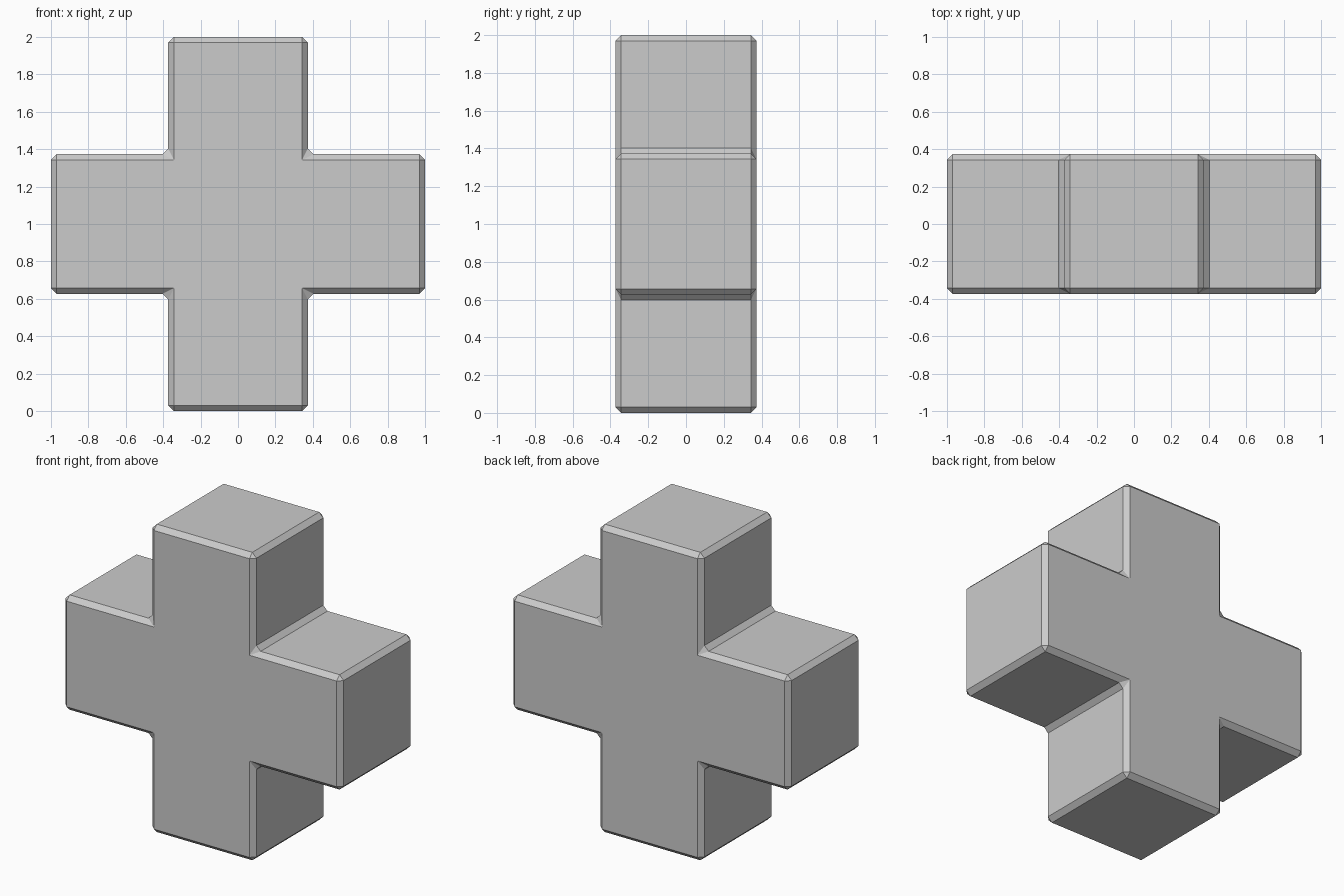
import bpy
import bmesh

if "Cube" in bpy.data.objects:
    bpy.data.objects.remove(bpy.data.objects["Cube"])

ARM = 0.373    # half thickness of each arm and of the depth
REACH = 1.0    # half length of the cross
CHAMFER = 0.03

# Cross outline: one corner triple rotated through four quarters
outline = []
x_z = [(REACH, -ARM), (REACH, ARM), (ARM, ARM)]
for quarter in range(4):
    outline += x_z
    x_z = [(-z, x) for x, z in x_z]

# Extrude the outline from front to back
bm = bmesh.new()
front = bm.faces.new([bm.verts.new((x, -ARM, z + REACH)) for x, z in outline])
extruded = bmesh.ops.extrude_face_region(bm, geom=[front], use_keep_orig=True)
bmesh.ops.translate(bm, vec=(0, 2 * ARM, 0),
                    verts=[v for v in extruded["geom"] if isinstance(v, bmesh.types.BMVert)])
bmesh.ops.recalc_face_normals(bm, faces=bm.faces)

mesh = bpy.data.meshes.new("cross_block")
bm.to_mesh(mesh)
bm.free()
cross = bpy.data.objects.new("cross_block", mesh)
bpy.context.collection.objects.link(cross)

# Single flat chamfer on every edge, including the inner corners
bevel = cross.modifiers.new("chamfer", "BEVEL")
bevel.width = CHAMFER
bevel.segments = 1
bevel.limit_method = "ANGLE"
